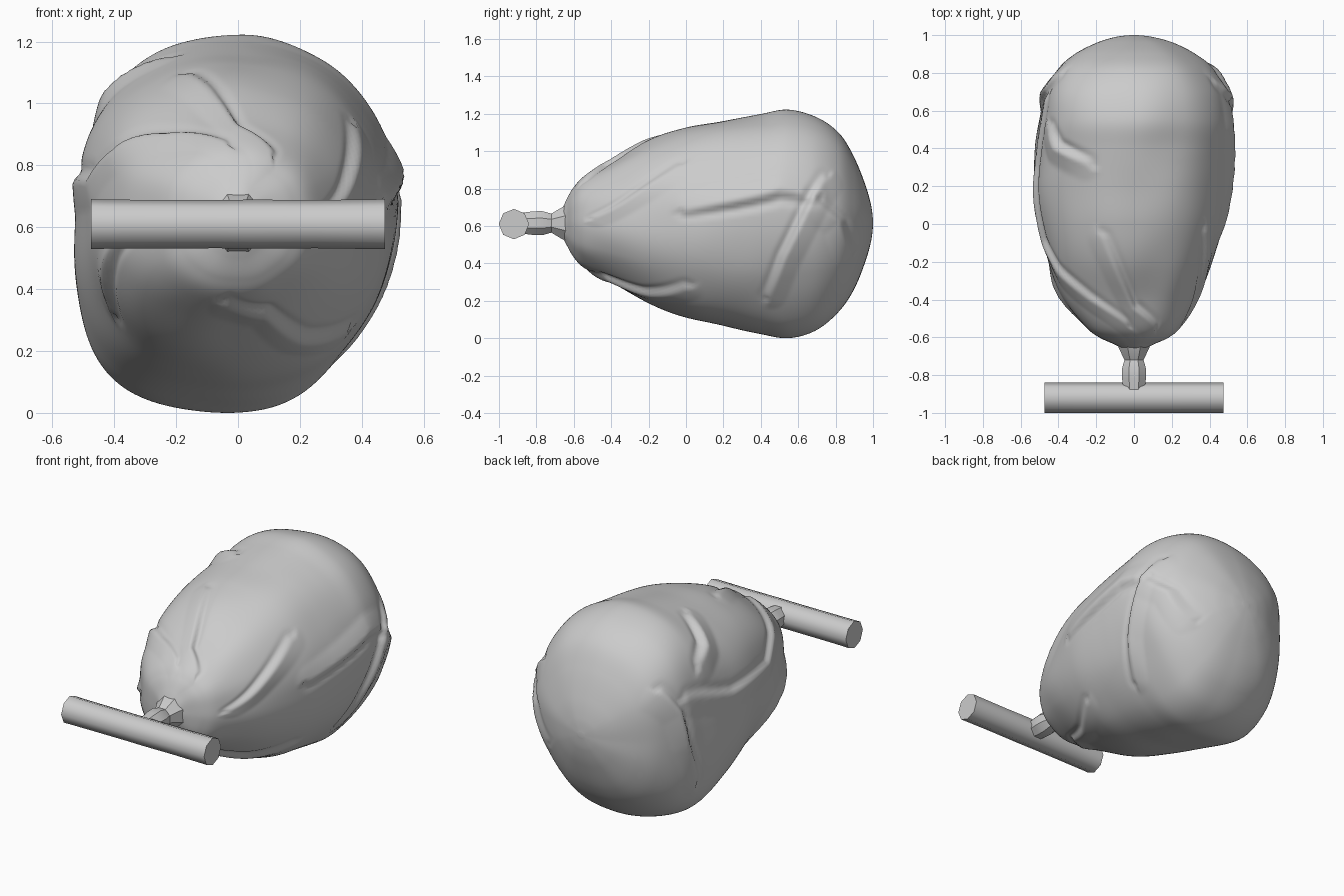
import bpy, bmesh, math
from mathutils import Vector, noise

if "Cube" in bpy.data.objects:
    bpy.data.objects.remove(bpy.data.objects["Cube"])

grey = bpy.data.materials.new("plain grey")
grey.diffuse_color = (0.6, 0.6, 0.6, 1)
grey.use_nodes = True
grey.node_tree.nodes["Principled BSDF"].inputs["Base Color"].default_value = grey.diffuse_color


def finish(name, bm, angle):
    bmesh.ops.recalc_face_normals(bm, faces=bm.faces)
    me = bpy.data.meshes.new(name)
    bm.to_mesh(me)
    bm.free()
    ob = bpy.data.objects.new(name, me)
    bpy.context.collection.objects.link(ob)
    me.materials.append(grey)
    bpy.ops.object.select_all(action='DESELECT')
    ob.select_set(True)
    bpy.context.view_layer.objects.active = ob
    bpy.ops.object.shade_smooth_by_angle(angle=math.radians(angle))
    return ob


def loft(bm, rings):
    rows = [[bm.verts.new(p) for p in r] for r in rings]
    n = len(rows[0])
    for a, b in zip(rows, rows[1:]):
        for i in range(n):
            j = (i + 1) % n
            bm.faces.new((a[i], a[j], b[j], b[i]))
    bm.faces.new(rows[0])
    bm.faces.new(rows[-1])


# Body sections: y, left x, right x, bottom z, top z
SECTIONS = [
    (-.67, -.05, .05, .56, .67), (-.64, -.10, .10, .50, .74),
    (-.60, -.19, .19, .43, .81), (-.54, -.27, .26, .37, .87),
    (-.40, -.38, .34, .295, .945), (-.20, -.46, .42, .185, 1.06),
    (0, -.505, .48, .105, 1.13), (.20, -.53, .51, .06, 1.17),
    (.40, -.52, .525, .018, 1.20), (.55, -.50, .525, .0, 1.222),
    (.70, -.475, .50, .04, 1.185), (.82, -.41, .43, .14, 1.10),
    (.90, -.32, .33, .26, .97), (.96, -.20, .21, .41, .82),
    (.99, -.10, .10, .52, .71), (1.0, -.02, .02, .60, .63)]


def section(t):
    """Smooth curve through the body sections."""
    i = min(int(t), len(SECTIONS) - 2)
    f = t - i
    p = [SECTIONS[max(0, min(len(SECTIONS) - 1, i + k))] for k in (-1, 0, 1, 2)]
    return [b + .5 * f * (c - a + f * (2*a - 5*b + 4*c - d + f * (3*(b - c) + d - a)))
            for a, b, c, d in zip(*p)]


# Broad bulges and hollows: angle around the body, y, height, angle spread, y spread
BULGES = [(225, .50, .050, 26, .22), (218, -.02, -.025, 25, .20),
          (322, .58, -.055, 28, .30), (130, .60, .012, 25, .25)]

# Cloth folds: height, then angle around the body (degrees) and y along it
FOLDS = [
    (.028, (108, -.08), (98, -.28), (88, -.45), (65, -.55)),
    (.025, (160, .65), (168, .3), (165, -.1), (150, -.25), (125, -.40), (98, -.53)),
    (.035, (146, .50), (138, .40), (118, .32)),
    (.034, (15, .68), (17, .5), (12, .25), (8, 0)),
    (.030, (-42, .45), (-18, .53), (12, .68), (25, .75)),
    (.028, (12, .68), (0, .82), (-25, .88)),
    (.028, (-95, -.50), (-72, -.42), (-60, -.2), (-43, 0)),
    (.028, (5, -.48), (20, -.28), (36, -.04)),
    (.030, (185, -.46), (200, -.28), (215, -.08)),
    (.032, (150, .80), (166, .72), (185, .68), (205, .60))]


def bulge(ang, y):
    return sum(h * math.exp(-(((ang - a + 180) % 360 - 180) / sa) ** 2
                            - ((y - yc) / sy) ** 2) for a, yc, h, sa, sy in BULGES)


def fold_height(ang, y):
    total = 0
    for h, *pts in FOLDS:
        if not min(q[1] for q in pts) - .11 < y < max(q[1] for q in pts) + .11:
            continue
        best = None
        p = Vector((((ang - pts[0][0] + 180) % 360 + pts[0][0] - 180) * .0085, y))
        for k in range(len(pts) - 1):
            a = Vector((pts[k][0] * .0085, pts[k][1]))
            e = Vector((pts[k+1][0] * .0085, pts[k+1][1])) - a
            u = max(0, min(1, (p - a).dot(e) / e.length_squared))
            d = (p - a - e * u).length
            along = (k + u) / (len(pts) - 1)
            side = e.x * (p.y - a.y) - e.y * (p.x - a.x)
            if best is None or d < best[0]:
                best = (d, side, along)
        d, side, along = best
        taper = .45 + .55 * math.sin(math.pi * along)
        width = .09 if side > 0 else .034
        total += h * taper * max(0, 1 - d / width)
        if side < 0:   # crease under the steep edge
            total -= .45 * h * taper * max(0, 1 - abs(d - .04) / .03)
    return total


# Main body
ROWS, SEG = 170, 200
rings = []
for r in range(ROWS + 1):
    y, xl, xr, zl, zh = section(r / ROWS * (len(SECTIONS) - 1))
    cx, cz, hx, hz = (xl + xr) / 2, (zl + zh) / 2, (xr - xl) / 2, (zh - zl) / 2
    ring = []
    for s in range(SEG):
        a = 2 * math.pi * s / SEG
        c, n = math.cos(a), math.sin(a)
        q = 2.12 + .3 * max(0, -c) * (1 + max(0, -n))      # fuller on the left
        rad = (abs(c) ** q + abs(n) ** q) ** (-1 / q)
        fade = min(1, hx / .3)
        lump = .010 * noise.noise(Vector((c * 2, y * 3, n * 2)))
        deg = 360 * s / SEG
        out = (fold_height(deg, y) * .8 + bulge(deg, y) + lump - .005) * fade
        ring.append((cx + c * (rad * hx + out), y, cz + n * (rad * hz + out)))
    rings.append(ring)
bm = bmesh.new()
loft(bm, rings)
finish("body", bm, 50)

# Neck joining the body to the handle
bm = bmesh.new()
loft(bm, [[(rx * math.cos(math.tau * (k + .5) / 8), y,
            .615 + rz * math.sin(math.tau * (k + .5) / 8)) for k in range(8)]
          for y, rx, rz in ((-.88, .06, .06), (-.82, .068, .068), (-.77, .07, .07),
                            (-.72, .055, .055), (-.65, .09, .10), (-.61, .11, .11))])
finish("neck", bm, 20)

# Crossbar handle, slightly dented along its length
bm = bmesh.new()
loft(bm, [[(x, -.92 + .081 * math.cos(math.tau * k / 8),
            .61 + .081 * math.sin(math.tau * k / 8) * (1 - dent))
           for k in range(8)]
          for x, dent in ((-.475, 0), (-.43, .02), (-.3, .03), (-.06, .04),
                          (.05, .02), (.25, .04), (.43, .01), (.475, 0))])
finish("crossbar_handle", bm, 50)
